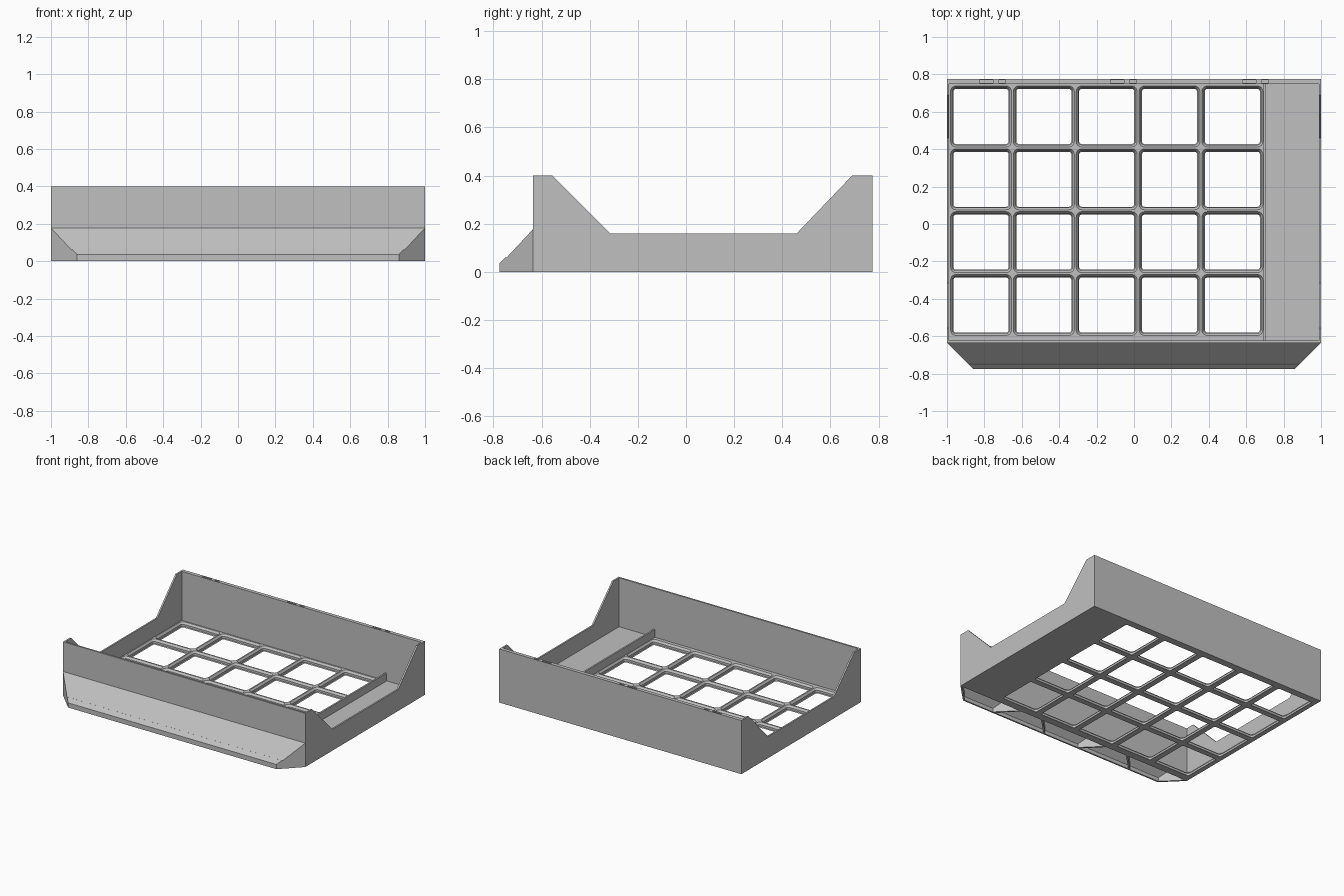
import bpy, bmesh, math

cube = bpy.data.objects.get("Cube")
if cube:
    bpy.data.objects.remove(cube, do_unlink=True)

grey = bpy.data.materials.new("plain grey")
grey.use_nodes = True
colour = (0.53, 0.53, 0.53, 1)
grey.diffuse_color = colour
grey.node_tree.nodes["Principled BSDF"].inputs["Base Color"].default_value = colour

# Overall sizes
WALL = 0.012
FRONT, BACK = -0.635, 0.775
FRONT_IN, BACK_IN = FRONT + 0.013, BACK - 0.027
HEIGHT, FLOOR = 0.4, 0.035
PITCH, COLS, ROWS = 0.336, 5, 4


def finish(name, bm):
    bmesh.ops.recalc_face_normals(bm, faces=bm.faces)
    mesh = bpy.data.meshes.new(name)
    bm.to_mesh(mesh)
    bm.free()
    mesh.materials.append(grey)
    obj = bpy.data.objects.new(name, mesh)
    bpy.context.collection.objects.link(obj)
    return obj


def loft(bm, rings):
    """Skin a stack of equal rings and cap both ends."""
    loops = [[bm.verts.new(p) for p in ring] for ring in rings]
    n = len(loops[0])
    for a, b in zip(loops, loops[1:]):
        for i in range(n):
            j = (i + 1) % n
            bm.faces.new((a[i], a[j], b[j], b[i]))
    bm.faces.new(loops[0][::-1])
    bm.faces.new(loops[-1])


def prism(name, profile, left, right):
    """Side profile (y, z) spanned between two x limits that depend on y."""
    bm = bmesh.new()
    loft(bm, [[(f(y), y, z) for y, z in profile] for f in (left, right)])
    return finish(name, bm)


def add_box(bm, x, y, z):
    loft(bm, [[(x[0], y[0], h), (x[1], y[0], h), (x[1], y[1], h), (x[0], y[1], h)]
              for h in z])


def box(name, x, y, z):
    bm = bmesh.new()
    add_box(bm, x, y, z)
    return finish(name, bm)


def cut(obj, cutter):
    mod = obj.modifiers.new("cut", 'BOOLEAN')
    mod.operation, mod.solver, mod.object = 'DIFFERENCE', 'EXACT', cutter
    bpy.context.view_layer.update()
    with bpy.context.temp_override(object=obj, active_object=obj):
        bpy.ops.object.modifier_apply(modifier=mod.name)
    bpy.data.objects.remove(cutter, do_unlink=True)


def rounded_square(cx, cy, z, half, radius):
    ring = []
    for k in range(4):
        for s in range(5):
            a = math.pi / 2 * (k + s / 4)
            mid = math.pi / 2 * (k + 0.5)
            sx, sy = math.copysign(1, math.cos(mid)), math.copysign(1, math.sin(mid))
            ring.append((cx + sx * (half - radius) + radius * math.cos(a),
                         cy + sy * (half - radius) + radius * math.sin(a), z))
    return ring


# Floor with a grid of stepped, rounded openings
floor = box("grid_floor", (-1 + WALL, 1 - WALL), (FRONT_IN, BACK_IN), (0, FLOOR))
bm = bmesh.new()
steps = [(-0.01, 0.147), (0, 0.147), (0.006, 0.152), (0.021, 0.152),
         (FLOOR, 0.163), (FLOOR + 0.01, 0.163)]
for col in range(COLS):
    for row in range(ROWS):
        cx, cy = -0.818 + col * PITCH, -0.433 + row * PITCH
        loft(bm, [rounded_square(cx, cy, z, h, h - 0.134) for z, h in steps])
cut(floor, finish("opening_cutter", bm))

# Divider beside the plain compartment
box("divider", (0.692, 0.704), (FRONT_IN, BACK_IN), (0, 0.094))

# Front and back walls
box("front_wall", (-1, 1), (FRONT, FRONT_IN), (0, HEIGHT))
back = box("back_wall", (-1, 1), (BACK_IN, BACK), (0, HEIGHT))
bm = bmesh.new()
for cx in (-0.79, -0.09, 0.615):
    for centre, half in ((cx, 0.036), (cx + 0.085, 0.018)):
        add_box(bm, (centre - half, centre + half), (0.755, 0.769),
                (HEIGHT - 0.04, HEIGHT + 0.01))
cut(back, finish("slot_cutter", bm))

# Side walls with a dipped top edge
dip = [(FRONT, 0), (BACK, 0), (BACK, HEIGHT), (0.69, HEIGHT), (0.46, 0.16),
       (-0.315, 0.16), (-0.555, HEIGHT), (FRONT, HEIGHT)]
for side, sign in (("left", 1), ("right", -1)):
    prism(side + "_wall", dip, lambda y: sign * (1 - WALL), lambda y: sign)


# Hollow sloping label lip with mitred ends
def mitre(sign, inset=0):
    return lambda y: sign * (1 - inset - max(0, FRONT - y))


lip = prism("label_lip", [(FRONT, 0), (FRONT, 0.178), (-0.745, 0.06), (-0.749, 0.062),
                          (-0.775, 0.035), (-0.775, 0)], mitre(-1), mitre(1))
hollow = [(FRONT + 0.001, -0.01), (FRONT + 0.001, 0.16), (-0.763, 0.027), (-0.763, -0.01)]
cut(lip, prism("lip_cutter", hollow, mitre(-1, 0.017), mitre(1, 0.017)))

# Slanted webs inside the lip
web = [(FRONT, 0), (FRONT, 0.165), (-0.766, 0.028), (-0.766, 0)]
for sign in (-1, 1):
    for start, lean in ((0.28, -1), (0.47, 1)):
        def edge(offset):
            return lambda y: sign * (start + offset + lean * (FRONT - y))
        prism("lip_web", web, edge(-0.008), edge(0.008))
